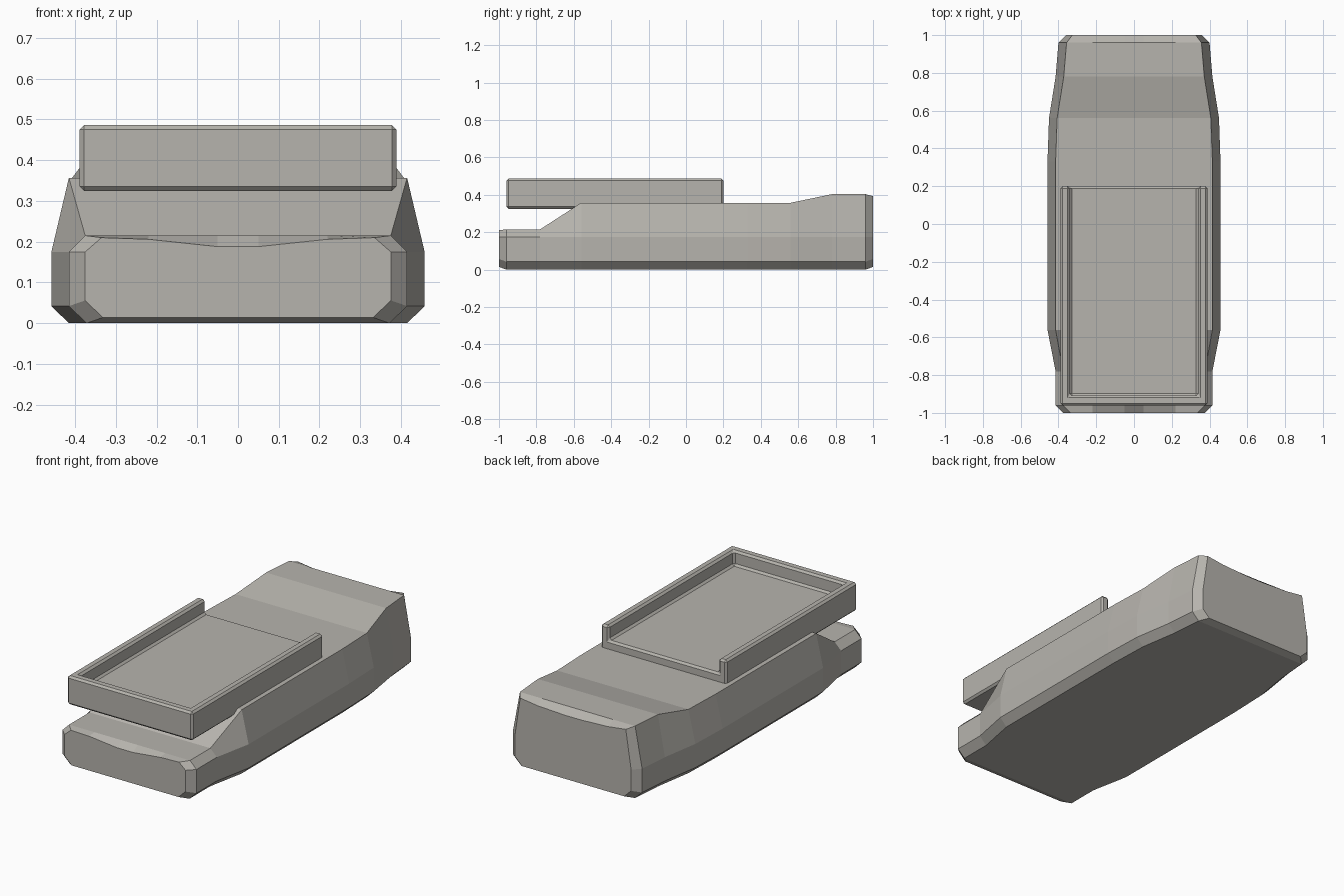
import bpy, bmesh

if "Cube" in bpy.data.objects:
    bpy.data.objects.remove(bpy.data.objects["Cube"])

# Dark warm grey shared by both parts
grey = bpy.data.materials.new("warm_grey")
grey.diffuse_color = (0.47, 0.455, 0.42, 1)
grey.use_nodes = True
grey.node_tree.nodes["Principled BSDF"].inputs["Base Color"].default_value = grey.diffuse_color


def add_object(name, bm):
    bmesh.ops.recalc_face_normals(bm, faces=bm.faces[:])
    mesh = bpy.data.meshes.new(name)
    bm.to_mesh(mesh)
    bm.free()
    mesh.materials.append(grey)
    obj = bpy.data.objects.new(name, mesh)
    bpy.context.collection.objects.link(obj)
    return obj


def box(name, lo, hi):
    bm = bmesh.new()
    bmesh.ops.create_cube(bm, size=1)
    for v in bm.verts:
        v.co = [(a + b) / 2 + c * (b - a) for a, b, c in zip(lo, hi, v.co)]
    return add_object(name, bm)


def section(y, w, top, inset=0.043, base=0.0, dip=(0, 0)):
    """Mirrored body cross-section; dip lowers the middle of the top edge."""
    half = [(w - 0.043, base), (w, base + 0.042), (w, 0.175), (w - inset, top),
            (0.22, top - dip[0]), (0.05, top - dip[1])]
    right = [(x, y, z) for x, z in half]
    return right + [(-x, y, z) for x, y, z in reversed(right)]


# Body: lofted faceted shell with chamfered ends
sections = [
    section(-1.00, 0.375, 0.210, 0.040, 0.014, (0.004, 0.022)),
    section(-0.96, 0.415, 0.215, 0.040),
    section(-0.78, 0.415, 0.215, 0.040),
    section(-0.56, 0.458, 0.357),
    section(0.33, 0.458, 0.357),
    section(0.56, 0.450, 0.357),
    section(0.78, 0.415, 0.403),
    section(0.96, 0.400, 0.403),
    section(1.00, 0.360, 0.392, 0.033, 0.014, (0.014, 0.022)),
]
bm = bmesh.new()
rings = [[bm.verts.new(p) for p in s] for s in sections]
for a, b in zip(rings, rings[1:]):
    for i in range(len(a)):
        j = (i + 1) % len(a)
        bm.faces.new((a[i], a[j], b[j], b[i]))
bm.faces.new(rings[0])
bm.faces.new(rings[-1])
add_object("body", bm)

# Tray: shallow box with side rails and a front wall, open at the back
tray = box("tray", (-0.389, -0.96, 0.325), (0.389, 0.20, 0.486))
recess = box("tray_recess_cutter", (-0.34, -0.908, 0.405), (0.34, 0.40, 0.60))
recess.hide_render = True
recess.hide_set(True)
cut = tray.modifiers.new("recess", 'BOOLEAN')
cut.operation = 'DIFFERENCE'
cut.solver = 'EXACT'
cut.object = recess
bevel = tray.modifiers.new("edges", 'BEVEL')
bevel.width = 0.011
bevel.segments = 1
bevel.limit_method = 'ANGLE'
